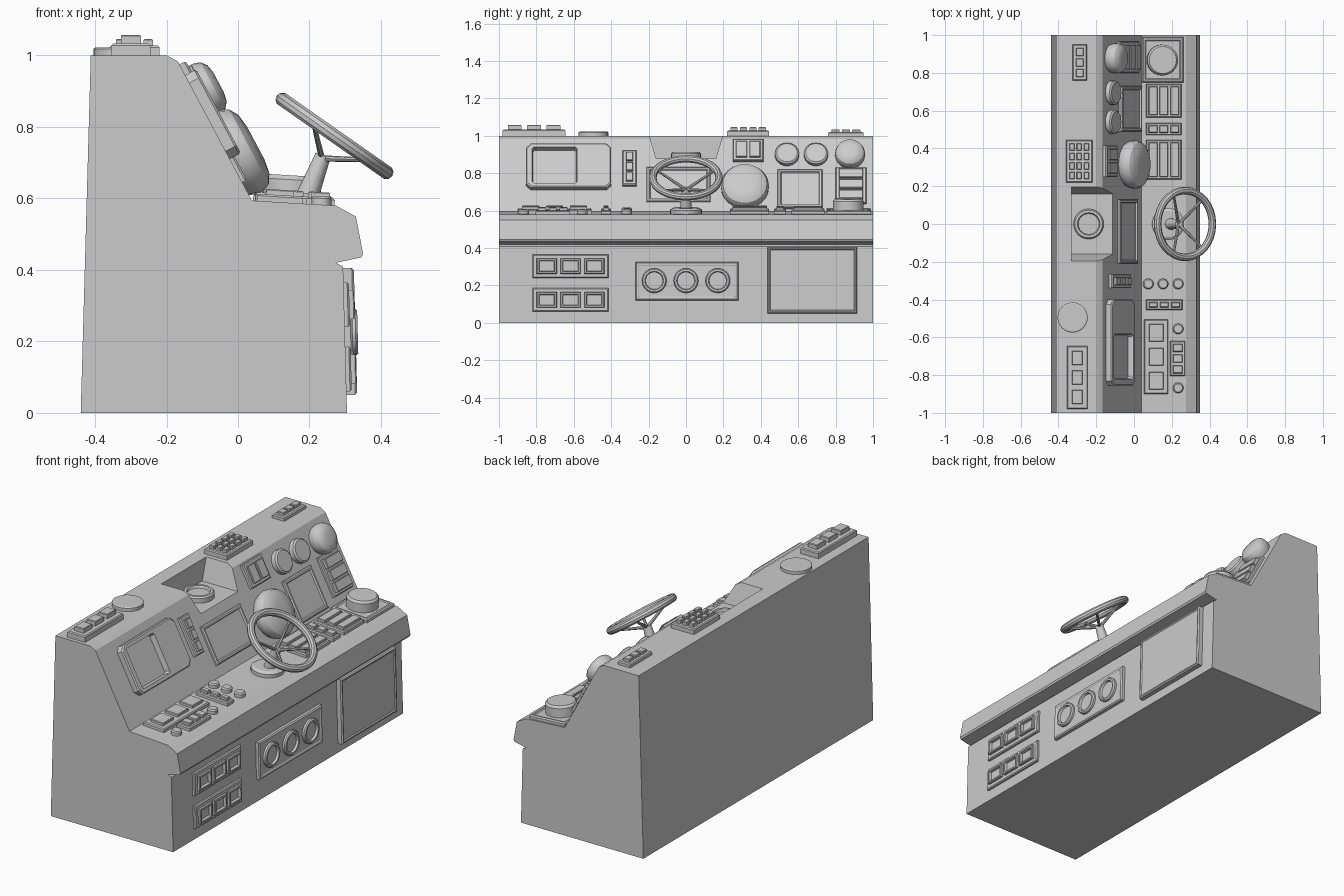
import bpy, bmesh, math
from mathutils import Vector, Matrix

if "Cube" in bpy.data.objects:
    bpy.data.objects.remove(bpy.data.objects["Cube"])

smooth = []


def finish(name, bm, is_smooth=False):
    bmesh.ops.recalc_face_normals(bm, faces=bm.faces)
    me = bpy.data.meshes.new(name)
    bm.to_mesh(me)
    bm.free()
    ob = bpy.data.objects.new(name, me)
    bpy.context.collection.objects.link(ob)
    if is_smooth:
        smooth.append(ob)
    return ob


def loft(bm, rings):
    """Bridge rings of points in order and cap both ends."""
    vs = [[bm.verts.new(p) for p in r] for r in rings]
    n = len(vs[0])
    for a, b in zip(vs, vs[1:]):
        for i in range(n):
            bm.faces.new((a[i], a[(i + 1) % n], b[(i + 1) % n], b[i]))
    bm.faces.new(vs[0])
    bm.faces.new(vs[-1])


# Console surfaces: lower point, upper point (x, z), coordinate used to place parts
SLOPE = ((0.039, 0.594), (-0.168, 0.983), 1)
DESK = ((0.274, 0.58), (0.039, 0.594), 0)
TOP = ((-0.199, 1.0), (-0.412, 1.0), 0)
FRONT = ((0.305, 0.0), (0.294, 0.409), 1)


def frame(surf, y, c):
    p0, p1, a = Vector(surf[0]), Vector(surf[1]), surf[2]
    p = p0 + (p1 - p0) * ((c - p0[a]) / (p1[a] - p0[a]))
    d = (p1 - p0).normalized()
    X, Y = Vector((0, 1, 0)), Vector((d.x, 0, d.y))
    m = Matrix((X, Y, X.cross(Y))).transposed().to_4x4()
    m.translation = (p.x, y, p.y)
    return m


def rect(m, cx, cy, w, h, z, cut=0):
    a, b = w / 2, h / 2
    pts = []
    for sx, sy, flip in ((1, 1, 0), (-1, 1, 1), (-1, -1, 0), (1, -1, 1)):
        pair = [(sx * a, sy * (b - cut)), (sx * (a - cut), sy * b)]
        pts += ([pair[0]] if cut == 0 else pair[::-1] if flip else pair)
    return [m @ Vector((cx + x, cy + y, z)) for x, y in pts]


def box(bm, m, cx, cy, w, h, z0, z1, bev=0.005, cut=0, inner=None):
    """Bevelled block; inner = (cx, cy, w, h, depth) sinks a pocket in its top."""
    rings = [rect(m, cx, cy, w, h, z0, cut), rect(m, cx, cy, w, h, z1 - bev, cut),
             rect(m, cx, cy, w - 2 * bev, h - 2 * bev, z1, cut)]
    if inner:
        x, y, iw, ih, d = inner
        rings += [rect(m, x, y, iw, ih, z1, cut * .4), rect(m, x, y, iw - .01, ih - .01, z1 - d, cut * .4)]
    loft(bm, rings)


def area(surf, y0, y1, c0, c1):
    m = frame(surf, (y0 + y1) / 2, (c0 + c1) / 2)
    h = (frame(surf, y0, c0).translation - frame(surf, y0, c1).translation).length
    return m, abs(y1 - y0), h


def screen(name, surf, bounds, t, border=0.015, depth=0.008, cut=0, inner=None):
    m, w, h = area(surf, *bounds)
    bm = bmesh.new()
    box(bm, m, 0, 0, w, h, -.01, t, .006, cut, inner or (0, 0, w - 2 * border, h - 2 * border, depth))
    finish(name, bm)


def bank(name, surf, bounds, cols, rows, t=0.02, key=0.015, gap=0.012, margin=0.012, hollow=False):
    """Base plate carrying a grid of keys."""
    m, w, h = area(surf, *bounds)
    bm = bmesh.new()
    box(bm, m, 0, 0, w, h, -.01, t)
    pw, ph = (w - 2 * margin) / cols, (h - 2 * margin) / rows
    for i in range(cols):
        for j in range(rows):
            x, y = (i - (cols - 1) / 2) * pw, (j - (rows - 1) / 2) * ph
            inner = (x, y, pw - gap - .022, ph - gap - .022, key + .01) if hollow else None
            box(bm, m, x, y, pw - gap, ph - gap, t - .002, t + key, .003, 0, inner)
    finish(name, bm)


def turned(name, m, profile, segs=24):
    """Lathe a (radius, height) profile around the local normal."""
    bm = bmesh.new()
    loft(bm, [[m @ Vector((r * math.cos(2 * math.pi * i / segs), r * math.sin(2 * math.pi * i / segs), z))
               for i in range(segs)] for r, z in profile])
    return finish(name, bm, True)


def rod(name, a, b, r0, r1, segs=12):
    d = b - a
    m = Matrix.Translation(a) @ d.to_track_quat('Z', 'Y').to_matrix().to_4x4()
    turned(name, m, [(r0, 0), (r1, d.length)], segs)


def prism(name, pts):
    bm = bmesh.new()
    loft(bm, pts)
    return finish(name, bm)


# Console body, with a sloped-sided notch cut in the top
prof = [(-.44, 0), (-.412, 1), (-.199, 1), (-.168, .983), (.039, .594), (.274, .58), (.33, .549),
        (.35, .445), (.345, .435), (.274, .42), (.294, .409), (.305, 0)]
body = prism("console_body", [[(x, y, z) for x, z in prof] for y in (-1, 1)])
notch = [(-.16, .88), (.16, .88), (.21, 1.05), (-.21, 1.05)]
cutter = prism("notch_cutter", [[(x, y, z) for y, z in notch] for x in (-.33, .1)])
cutter.hide_render = True
mod = body.modifiers.new("notch", 'BOOLEAN')
mod.object, mod.operation, mod.solver = cutter, 'DIFFERENCE', 'EXACT'
bpy.context.view_layer.objects.active = body
bpy.ops.object.modifier_apply(modifier="notch")
bpy.data.objects.remove(cutter)
turned("notch_compass", Matrix.Translation((-.24, 0, .875)),
       [(.08, 0), (.08, .03), (.073, .038), (.06, .038), (.055, .025)])

# Sloped instrument panel
screen("main_monitor", SLOPE, (-.855, -.40, .71, .945), .035, cut=.025, inner=(-.075, 0, .24, .22, .03))
bank("slope_switch_stack", SLOPE, (-.34, -.265, .73, .915), 1, 3)
screen("centre_screen", SLOPE, (-.21, .13, .645, .83), .015)
bank("twin_display", SLOPE, (.25, .415, .86, .975), 2, 1, t=.02, key=.01)
screen("right_screen", SLOPE, (.49, .73, .61, .815), .018)
bank("slope_bar_switches", SLOPE, (.80, .965, .635, .825), 1, 3, t=.015, key=.02)


def dome(name, y, z, r, h):
    turned(name, frame(SLOPE, y, z), [(r * .9, -.01), (r, h * .25), (r, h * .5), (r * .92, h * .75),
                                      (r * .72, h * .93), (r * .4, h)])


dome("large_dome", .315, .715, .128, .085)
dome("corner_dome", .877, .89, .08, .073)
for i, y in enumerate((.54, .695)):
    turned(f"round_gauge_{i}", frame(SLOPE, y, .895), [(.064, -.01), (.064, .025), (.055, .032)])

# Top ledge
bank("top_switches_right", TOP, (.76, .95, -.25, -.325), 3, 1, t=.02, key=.015)
bank("top_keypad", TOP, (.22, .445, -.22, -.36), 4, 3, t=.028, key=.018)
turned("top_disc", frame(TOP, -.495, -.325), [(.08, -.01), (.08, .018), (.074, .022)])
bank("top_switches_left", TOP, (-.98, -.645, -.245, -.355), 3, 1, t=.033, key=.024, gap=.03)

# Desk controls
screen("trackball_plate", DESK, (.75, .99, .26, .042), .02, depth=.004)
turned("desk_drum", frame(DESK, .868, .148), [(.082, 0), (.082, .065), (.072, .077)])
for i, (y0, y1, x0, x1, c, r, gap) in enumerate((
        (.565, .74, .25, .063, 1, 3, .012), (.47, .535, .25, .063, 1, 3, .012),
        (.235, .445, .25, .063, 1, 3, .012), (-.455, -.40, .255, .063, 1, 3, .014),
        (-.90, -.505, .18, .053, 3, 1, .035), (-.805, -.62, .27, .19, 3, 1, .015))):
    bank(f"desk_switch_bank_{i}", DESK, (y0, y1, x0, x1), c, r, t=.02, key=.015, gap=gap, margin=.007)
for i, (x, y) in enumerate(((.075, -.317), (.153, -.317), (.233, -.317), (.233, -.555), (.233, -.868))):
    turned(f"desk_knob_{i}", frame(DESK, y, x), [(.028, -.005), (.028, .018), (.022, .024)], 16)

# Lower front: switch banks, gauge plate, access door
for i, z in enumerate((.24, .06)):
    bank(f"front_switch_bank_{i}", FRONT, (-.82, -.415, z, z + .125), 3, 1, t=.015, key=.014,
         gap=.02, hollow=True)
screen("gauge_plate", FRONT, (-.27, .28, .12, .325), .022, depth=.003)
for i, y in enumerate((-.17, 0, .17)):
    turned(f"front_gauge_{i}", frame(FRONT, y, .225),
           [(.066, 0), (.066, .03), (.06, .036), (.05, .036), (.046, .024)])
screen("access_door", FRONT, (.435, .915, .05, .405), .03, border=.012, depth=.005)

# Steering wheel and column
centre, tilt = Vector((.27, 0, .775)), math.radians(35)
turned("wheel_base", frame(DESK, 0, .18), [(.085, -.01), (.085, .02), (.07, .03)])
hub = Vector((.238, 0, .72))
rod("steering_column", Vector((.188, 0, .59)), hub, .033, .022)
bpy.ops.mesh.primitive_torus_add(location=centre, rotation=(0, tilt, 0), major_radius=.177,
                                 minor_radius=.02, major_segments=32, minor_segments=10)
wheel = bpy.context.object
wheel.name = "steering_wheel"
smooth.append(wheel)
ex = Vector((math.cos(tilt), 0, -math.sin(tilt)))
for i, a in enumerate((48, 115, -115, -48)):
    a = math.radians(a)
    rim = centre + .175 * (math.cos(a) * ex + math.sin(a) * Vector((0, 1, 0)))
    rod(f"wheel_spoke_{i}", hub - Vector((.003, 0, .008)), rim, .009, .006, 8)

# Smooth shading on turned parts
bpy.ops.object.select_all(action='DESELECT')
for ob in smooth:
    ob.select_set(True)
bpy.context.view_layer.objects.active = wheel
bpy.ops.object.shade_smooth_by_angle(angle=math.radians(30))
